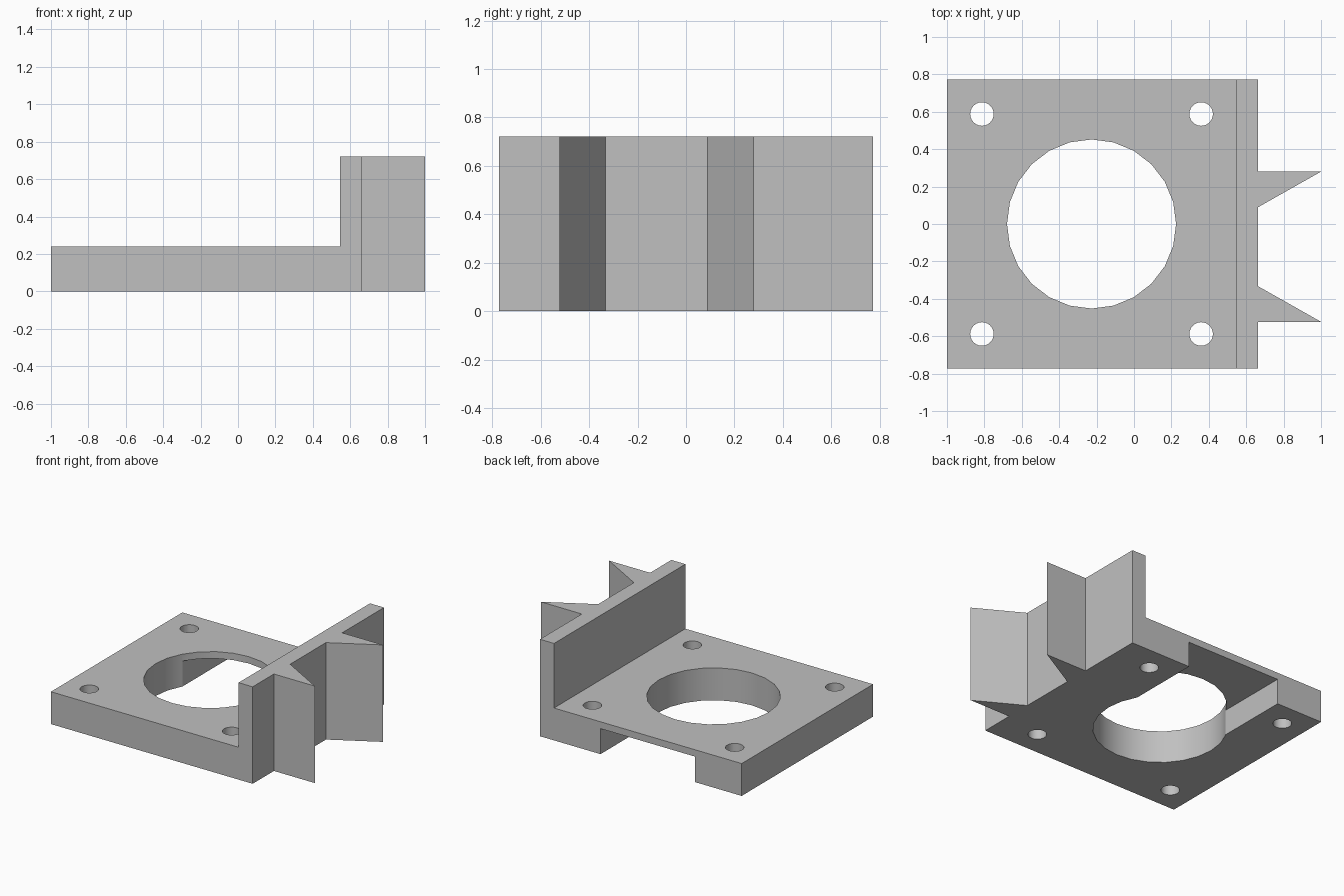
import bpy, bmesh, math
from mathutils import Vector

if "Cube" in bpy.data.objects:
    bpy.data.objects.remove(bpy.data.objects["Cube"], do_unlink=True)

grey = bpy.data.materials.new("plain grey")
grey.use_nodes = True
COLOUR = (0.53, 0.53, 0.53, 1)
grey.diffuse_color = COLOUR
grey.node_tree.nodes["Principled BSDF"].inputs["Base Color"].default_value = COLOUR

HALF_DEPTH = 0.773
PLATE_TOP, WALL_TOP = 0.241, 0.722
LEFT, WALL_IN, WALL_OUT = -1.0, 0.546, 0.662
BORE_X = (LEFT + WALL_IN) / 2


def prism(name, points, direction):
    """Solid made by extruding a flat outline along a direction."""
    bm = bmesh.new()
    face = bm.faces.new([bm.verts.new(p) for p in points])
    new = bmesh.ops.extrude_face_region(bm, geom=[face])["geom"]
    bmesh.ops.translate(bm, vec=Vector(direction),
                        verts=[v for v in new if isinstance(v, bmesh.types.BMVert)])
    bmesh.ops.recalc_face_normals(bm, faces=bm.faces)
    mesh = bpy.data.meshes.new(name)
    bm.to_mesh(mesh)
    bm.free()
    mesh.materials.append(grey)
    obj = bpy.data.objects.new(name, mesh)
    bpy.context.collection.objects.link(obj)
    return obj


def cylinder(name, x, y, radius, sides=24):
    """Upright drill cutter running right through the plate."""
    ring = [(x + radius * math.cos(math.tau * i / sides),
             y + radius * math.sin(math.tau * i / sides), -0.1) for i in range(sides)]
    return prism(name, ring, (0, 0, 0.5))


# L-shaped body: base plate and upright wall
profile = [(LEFT, 0), (WALL_OUT, 0), (WALL_OUT, WALL_TOP),
           (WALL_IN, WALL_TOP), (WALL_IN, PLATE_TOP), (LEFT, PLATE_TOP)]
body = prism("bracket_body", [(x, -HALF_DEPTH, z) for x, z in profile],
             (0, 2 * HALF_DEPTH, 0))

# Cutters: large bore, four screw holes, channel under the back edge
cutters = [cylinder("bore_cutter", BORE_X, 0, 0.452)]
for sx in (-1, 1):
    for sy in (-1, 1):
        cutters.append(cylinder("screw_hole_cutter", BORE_X + sx * 0.586, sy * 0.588, 0.063))
x0, x1 = BORE_X - 0.39, BORE_X + 0.39
cutters.append(prism("channel_cutter",
                     [(x0, 0, -0.1), (x1, 0, -0.1), (x1, 0, 0.19), (x0, 0, 0.19)],
                     (0, 1, 0)))

bpy.context.view_layer.objects.active = body
for cutter in cutters:
    mod = body.modifiers.new("cut", "BOOLEAN")
    mod.operation, mod.solver, mod.object = "DIFFERENCE", "EXACT", cutter
    bpy.ops.object.modifier_apply(modifier=mod.name)
for cutter in cutters:
    bpy.data.objects.remove(cutter, do_unlink=True)

# Smooth bores, sharp corners
bpy.ops.object.select_all(action="DESELECT")
body.select_set(True)
bpy.ops.object.shade_smooth_by_angle(angle=math.radians(30))

# Two wedge fins on the outer wall face, flat sides facing away from each other
for name, inner, outer in (("front_fin", -0.332, -0.523), ("back_fin", 0.089, 0.28)):
    prism(name, [(WALL_OUT, inner, 0), (WALL_OUT, outer, 0), (1, outer, 0)],
          (0, 0, WALL_TOP))
